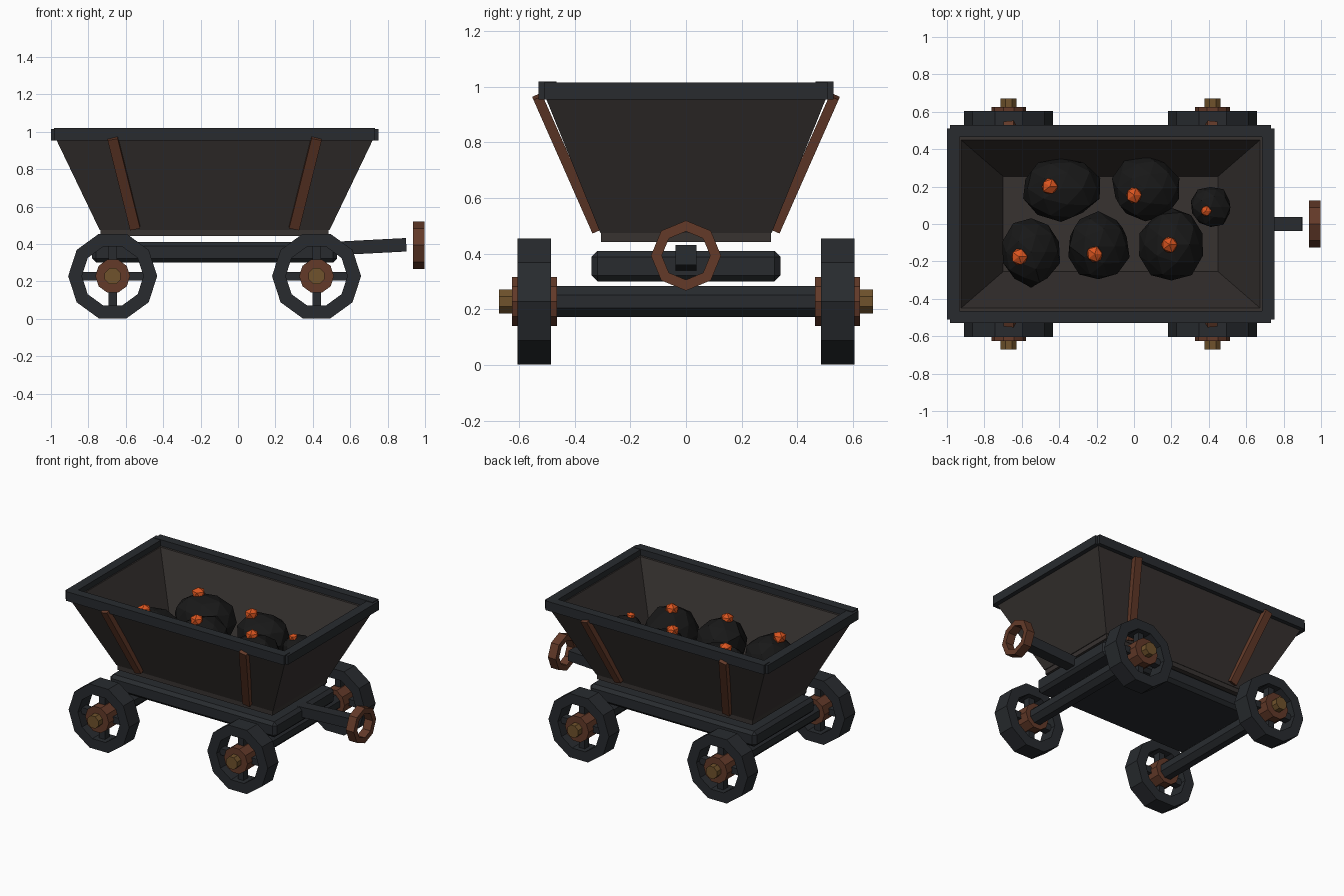
import bpy, bmesh, math, random
from mathutils import Vector, Matrix

if "Cube" in bpy.data.objects:
    bpy.data.objects.remove(bpy.data.objects["Cube"])

random.seed(4)
CX = -0.125  # middle of the cart body along x


def mat(name, r, g, b):
    m = bpy.data.materials.new(name)
    m.diffuse_color = (r, g, b, 1)
    m.use_nodes = True
    m.node_tree.nodes["Principled BSDF"].inputs["Base Color"].default_value = m.diffuse_color
    return m


IRON = mat("dark_iron", 0.021, 0.024, 0.028)
PLATE = mat("body_plate", 0.038, 0.032, 0.030)
RUST = mat("rusty_brown", 0.125, 0.042, 0.022)
BRASS = mat("dull_brass", 0.16, 0.085, 0.025)
COAL = mat("coal", 0.009, 0.009, 0.009)
EMBER = mat("ember", 0.70, 0.09, 0.014)


def finish(bm, name, material):
    bmesh.ops.recalc_face_normals(bm, faces=bm.faces)
    me = bpy.data.meshes.new(name)
    bm.to_mesh(me)
    bm.free()
    me.materials.append(material)
    ob = bpy.data.objects.new(name, me)
    bpy.context.collection.objects.link(ob)
    return ob


def box(name, centre, size, material, rot=Matrix(), bevel=0):
    bm = bmesh.new()
    bmesh.ops.create_cube(bm, size=1)
    bmesh.ops.scale(bm, vec=size, verts=bm.verts)
    if bevel:
        bmesh.ops.bevel(bm, geom=bm.edges[:], offset=bevel, segments=1, affect='EDGES')
    bm.transform(Matrix.Translation(centre) @ rot.to_4x4())
    return finish(bm, name, material)


def lathe(name, centre, profile, sides, material, axis='Y', start=0.0, closed=False):
    """Revolve (radius, along) points round the axis; cap the ends unless closed."""
    bm = bmesh.new()
    rings = []
    for r, h in profile:
        ring = []
        for i in range(sides):
            a = start + math.tau * i / sides
            u, v = r * math.cos(a), r * math.sin(a)
            ring.append(bm.verts.new((u, h, v) if axis == 'Y' else (h, u, v)))
        rings.append(ring)
    pairs = list(zip(rings, rings[1:] + rings[:1]))
    for a, b in pairs if closed else pairs[:-1]:
        for i in range(sides):
            j = (i + 1) % sides
            bm.faces.new((a[i], a[j], b[j], b[i]))
    if not closed:
        bm.faces.new(rings[0])
        bm.faces.new(rings[-1])
    bm.transform(Matrix.Translation(centre))
    return finish(bm, name, material)


def tube(name, centre, outer, inner, half, sides, material, axis='Y'):
    prof = [(outer, -half), (outer, half), (inner, half), (inner, -half)]
    return lathe(name, centre, prof, sides, material, axis, closed=True)


# Flared hopper: outer skin, lip, inner skin, floor
bm = bmesh.new()
loops = []
for hx, hy, z in [(0.615, 0.308, 0.475), (0.855, 0.51, 0.975),
                  (0.80, 0.45, 0.975), (0.575, 0.255, 0.50)]:
    loops.append([bm.verts.new((CX + sx * hx, sy * hy, z))
                  for sx, sy in ((-1, -1), (1, -1), (1, 1), (-1, 1))])
for a, b in zip(loops, loops[1:]):
    for i in range(4):
        j = (i + 1) % 4
        bm.faces.new((a[i], a[j], b[j], b[i]))
bm.faces.new(loops[0])
bm.faces.new(loops[-1])
finish(bm, "hopper", PLATE)
box("hopper_floor", (CX, 0, 0.46), (1.22, 0.61, 0.035), PLATE)

# Rim rails
for s, side in ((-1, "front"), (1, "back")):
    box(f"rim_{side}", (CX, s * 0.498, 0.986), (1.715, 0.064, 0.066), IRON)
for s, side in ((-1, "left"), (1, "right")):
    box(f"rim_{side}", (CX + s * 0.842, 0, 0.984), (0.066, 1.02, 0.062), IRON)

# Straps leaning along the long walls
for sy in (-1, 1):
    for sx in (-1, 1):
        top = Vector((CX + sx * 0.545, sy * 0.534, 0.965))
        low = Vector((CX + sx * 0.425, sy * 0.322, 0.485))
        z = (top - low).normalized()
        y = z.cross(Vector((1, 0, 0))).normalized()
        rot = Matrix((y.cross(z), y, z)).transposed()
        box("wall_strap", (top + low) / 2, (0.055, 0.036, (top - low).length), RUST, rot)

# Chassis, draw bar and hitch ring
box("chassis", (CX, 0, 0.355), (1.31, 0.68, 0.11), IRON, bevel=0.022)
box("draw_bar", (0.68, 0, 0.384), (0.44, 0.076, 0.072), IRON,
    Matrix.Rotation(math.radians(-3), 3, 'Y'))
tube("hitch_ring", (0.967, 0, 0.393), 0.126, 0.087, 0.031, 8, RUST, 'X')

# Axles and wheels
for x in (-0.67, 0.42):
    lathe("axle", (x, 0, 0.228), [(0.06, -0.5), (0.06, 0.5)], 8, IRON, start=math.pi / 8)
    for s in (-1, 1):
        c = Vector((x, s * 0.545, 0.228))
        tube("wheel_rim", c, 0.238, 0.165, 0.06, 10, IRON)
        box("spoke_across", c, (0.36, 0.05, 0.045), IRON)
        box("spoke_upright", c, (0.045, 0.05, 0.36), IRON)
        lathe("wheel_hub", c, [(0.093, -0.081), (0.093, 0.081)], 10, RUST)
        lathe("hub_nut", (x, s * 0.635, 0.228), [(0.046, -0.037), (0.046, 0.037)],
              8, BRASS, start=math.pi / 8)


def rock(name, centre, size, detail, jitter, material):
    bm = bmesh.new()
    bmesh.ops.create_icosphere(bm, subdivisions=detail, radius=1)
    for v in bm.verts:
        v.co *= 1 + random.uniform(-jitter, jitter)
    bmesh.ops.scale(bm, vec=size, verts=bm.verts)
    bm.transform(Matrix.Translation(centre))
    return finish(bm, name, material)


# Coal lumps, each with a glowing ember on top: lump x, y, rx, ry, ember x, y, z
for x, y, rx, ry, ex, ey, ez in [
        (-0.39, 0.19, 0.21, 0.17, -0.45, 0.20, 0.87),
        (0.06, 0.19, 0.18, 0.17, 0.00, 0.155, 0.86),
        (0.41, 0.09, 0.11, 0.11, 0.385, 0.07, 0.83),
        (-0.55, -0.15, 0.155, 0.18, -0.615, -0.175, 0.85),
        (-0.19, -0.12, 0.17, 0.18, -0.21, -0.16, 0.88),
        (0.20, -0.11, 0.175, 0.19, 0.19, -0.11, 0.86)]:
    rz = min(rx, ry) * 0.95
    rock("coal_lump", (x, y, ez - rz + 0.005), (rx, ry, rz), 2, 0.07, COAL)
    r = 0.03 if rx < 0.12 else 0.048
    rock("ember", (ex, ey, ez), (r, r, r * 0.9), 1, 0.08, EMBER)
